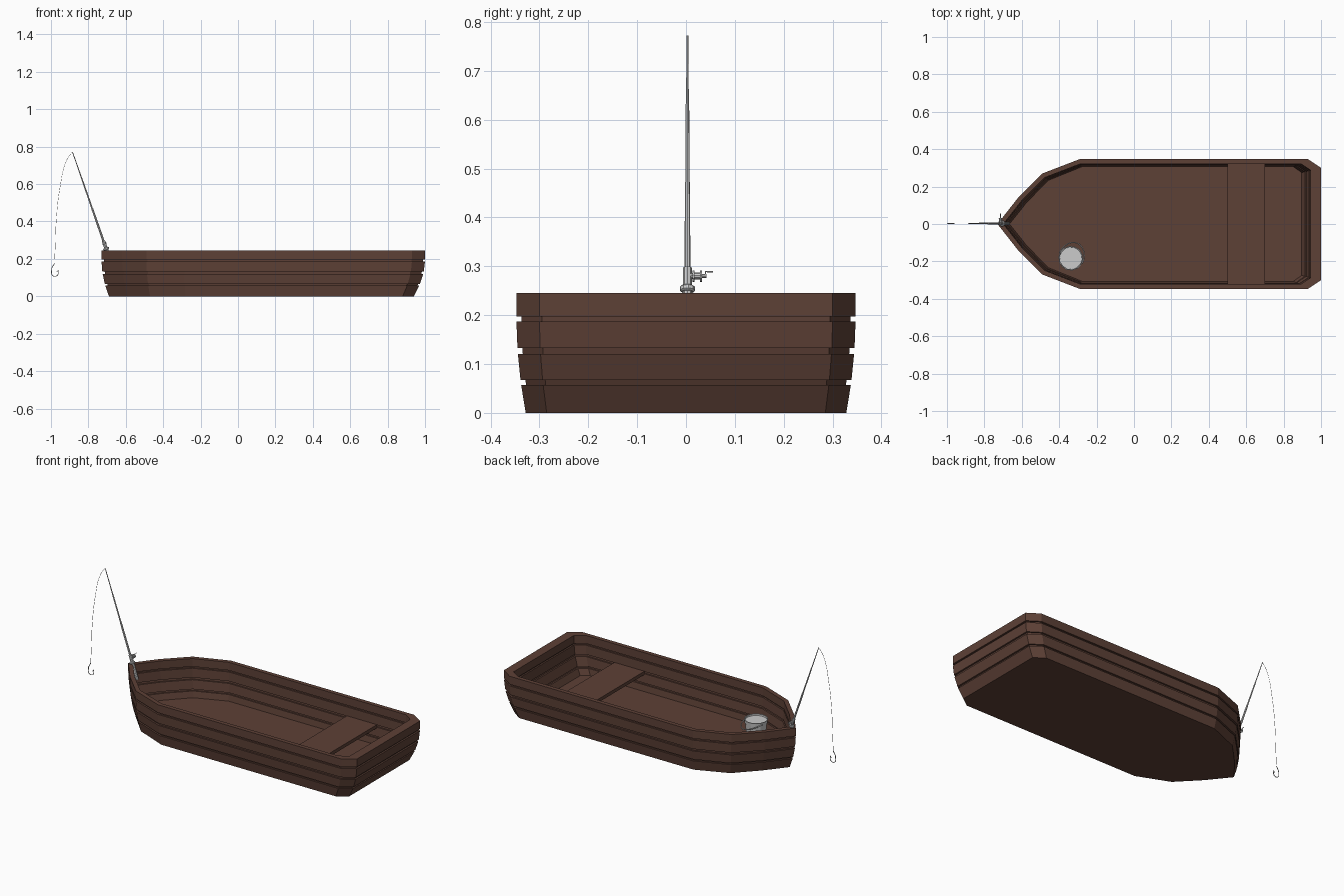
import bpy, bmesh, math
from mathutils import Vector

if "Cube" in bpy.data.objects:
    bpy.data.objects.remove(bpy.data.objects["Cube"])

wood = bpy.data.materials.new("dark_wood")
wood.diffuse_color = (0.11, 0.052, 0.037, 1)
wood.use_nodes = True
wood.node_tree.nodes["Principled BSDF"].inputs["Base Color"].default_value = wood.diffuse_color


def finish(name, bm, mat=None):
    bmesh.ops.recalc_face_normals(bm, faces=bm.faces)
    me = bpy.data.meshes.new(name)
    bm.to_mesh(me)
    bm.free()
    ob = bpy.data.objects.new(name, me)
    bpy.context.collection.objects.link(ob)
    if mat:
        me.materials.append(mat)
    return ob


def loft(name, rings, mat=None, cap_start=True, cap_end=True):
    bm = bmesh.new()
    vs = [[bm.verts.new(p) for p in r] for r in rings]
    for a, b in zip(vs, vs[1:]):
        n = len(a)
        for i in range(n):
            bm.faces.new((a[i], a[(i + 1) % n], b[(i + 1) % n], b[i]))
    if cap_start:
        bm.faces.new(vs[0])
    if cap_end:
        bm.faces.new(vs[-1])
    return finish(name, bm, mat)


def turned(name, start, direction, profile, sides=10, **kw):
    """Lathe a (distance, radius) profile along a direction."""
    d = Vector(direction).normalized()
    u = d.orthogonal().normalized()
    w = d.cross(u)
    rings = []
    for t, r in profile:
        rings.append([Vector(start) + d * t + r * (u * math.cos(a) + w * math.sin(a))
                      for a in [2 * math.pi * i / sides for i in range(sides)]])
    return loft(name, rings, **kw)


def wire(name, points, radius, smooth=False):
    cu = bpy.data.curves.new(name, "CURVE")
    cu.dimensions = "3D"
    cu.bevel_depth = radius
    cu.bevel_resolution = 1
    cu.use_fill_caps = True
    if smooth:
        cu.resolution_u = 6
        sp = cu.splines.new("BEZIER")
        sp.bezier_points.add(len(points) - 1)
        for b, p in zip(sp.bezier_points, points):
            b.co = p
            b.handle_left_type = b.handle_right_type = "AUTO"
    else:
        sp = cu.splines.new("POLY")
        sp.points.add(len(points) - 1)
        for b, p in zip(sp.points, points):
            b.co = (*p, 1)
    ob = bpy.data.objects.new(name, cu)
    bpy.context.collection.objects.link(ob)
    return ob


# Hull: half outlines at keel and gunwale, bow to stern
LOW = [(-.69, 0), (-.59, .125), (-.47, .25), (-.28, .328), (.88, .328), (.94, .285)]
TOP = [(-.73, 0), (-.62, .14), (-.49, .27), (-.29, .347), (.93, .347), (1.0, .30)]


def outline(z, inset, stern=0):
    t = 1 - (1 - min(z / .2, 1)) ** 2
    half = [Vector(a).lerp(Vector(b), t) for a, b in zip(LOW, TOP)]
    pts = half + [Vector((p.x, -p.y)) for p in reversed(half[1:])]
    out, n = [], len(pts)
    for i, p in enumerate(pts):
        e1 = (p - pts[i - 1]).normalized()
        e2 = (pts[(i + 1) % n] - p).normalized()
        n1, n2 = Vector((e1.y, -e1.x)), Vector((e2.y, -e2.x))
        q = p + (n1 + n2) * inset / (1 + n1.dot(n2))
        if q.x > .7:
            q.x -= stern
        out.append((q.x, q.y, z))
    return out


# Planks separated by recessed grooves, outside going up and inside going down
grooves = [(.057, .067), (.12, .133), (.187, .197)]
rings = [outline(0, 0)]
for a, b in grooves:
    rings += [outline(a, 0), outline(a, .01), outline(b, .01), outline(b, 0)]
rings += [outline(.245, 0), outline(.245, .025, .03)]
for a, b in reversed(grooves):
    rings += [outline(b, .025, .03), outline(b, .016, .03),
              outline(a, .016, .03), outline(a, .025, .03)]
rings.append(outline(.02, .025, .03))
loft("hull", rings, wood)

# Seat plank
loft("seat", [[(x, y, z) for x, y in [(.5, -.32), (.7, -.32), (.7, .32), (.5, .32)]]
              for z in (.115, .135)], wood)

# Bucket with a filled surface and a fallen handle
BX, BY = -.338, -.183
turned("bucket", (BX, BY, .02), (0, 0, 1),
       [(0, .052), (.088, .061), (.088, .064), (.098, .065), (.107, .066),
        (.107, .061), (.098, .060)], sides=14)
ang = math.radians(65)
side, out = Vector((math.sin(ang), -math.cos(ang), 0)), Vector((math.cos(ang), math.sin(ang), 0))
wire("bucket_handle", [Vector((BX, BY, .118)) + side * .068 * math.cos(a)
                       + (out * .088 - Vector((0, 0, .03))) * math.sin(a)
                       for a in [math.pi * i / 12 for i in range(13)]], .003)

# Fishing rod: grip, collars and stepped taper
Y = .003
base, tip = Vector((-.672, Y, .16)), Vector((-.885, Y, .772))
d = (tip - base).normalized()
L = (tip - base).length
turned("rod", base, d, [(0, .009), (.145, .009), (.145, .006), (.33, .0052), (.33, .0042),
                        (.5, .0036), (.5, .0028), (L, .002)], sides=8)
turned("rod_collar", base + d * .093, d, [(0, .012), (.003, .016), (.01, .016), (.013, .012)])

# Reel with spool flanges and crank
rc = base + d * .127
turned("reel", rc, (0, 1, 0), [(0, .006), (.01, .006), (.01, .012), (.014, .012), (.014, .007),
                               (.026, .007), (.026, .012), (.03, .012), (.03, .004), (.039, .004)])
wire("reel_crank", [rc + Vector(p) for p in [(0, .037, -.003), (0, .037, .009), (0, .052, .009)]], .0018)

# Line and hook
wire("fishing_line", [(-.885, Y, .772), (-.915, Y, .73), (-.952, Y, .58),
                      (-.972, Y, .40), (-.977, Y, .27), (-.982, Y, .17)], .0009, True)
hook = [(-.982, Y, .175), (-.996, Y, .15)]
hook += [(-.979 + .0185 * math.cos(a), Y, .125 + .0185 * math.sin(a))
         for a in [math.pi + math.pi * i / 8 for i in range(9)]]
hook += [(-.962, Y, .142), (-.968, Y, .13)]
wire("hook", hook, .002)
